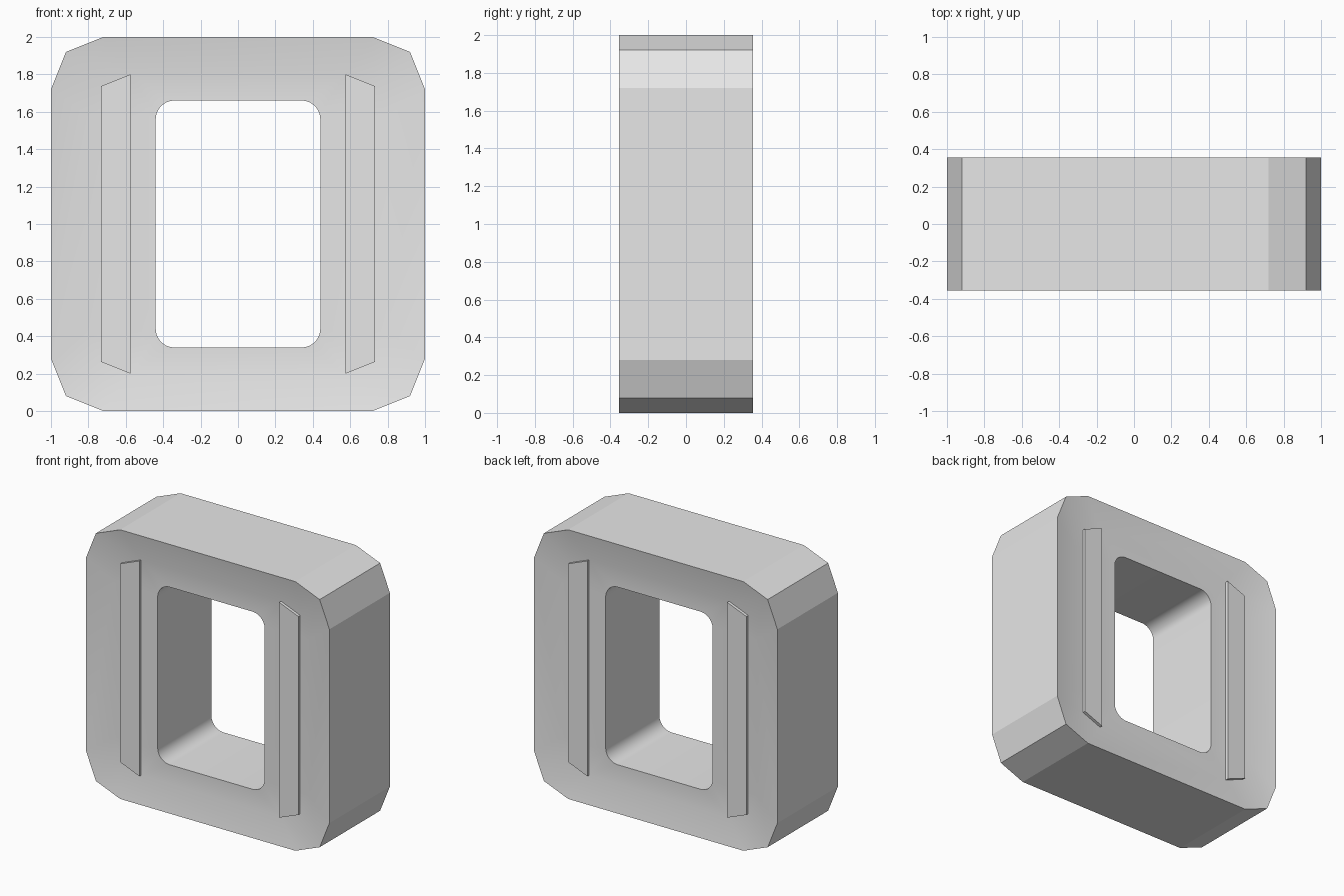
import bpy, bmesh, math

cube = bpy.data.objects.get("Cube")
if cube:
    bpy.data.objects.remove(cube, do_unlink=True)

HALF_DEPTH = 0.355
DISH = 0.04        # how far the faces sink inside the rim
INSET = 0.8        # size of the sunken floor relative to the rim
BAR_RISE = 0.022
CENTRE_Z = 1.0

grey = bpy.data.materials.new("light_grey")
grey.use_nodes = True
grey.diffuse_color = (0.8, 0.8, 0.8, 1)
grey.node_tree.nodes["Principled BSDF"].inputs["Base Color"].default_value = (0.8, 0.8, 0.8, 1)


def four_corners(corner):
    """Repeat the points of the upper right corner around all four corners."""
    flip = corner[::-1]
    return (corner + [(x, -z) for x, z in flip]
            + [(-x, -z) for x, z in corner] + [(-x, z) for x, z in flip])


def add_ring(bm, points, y, scale=1.0):
    return [bm.verts.new((x * scale, y, z * scale + CENTRE_Z)) for x, z in points]


def join_rings(bm, a, b):
    for i in range(len(a)):
        j = (i + 1) % len(a)
        bm.faces.new((a[i], a[j], b[j], b[i]))


def ring_edges(bm, ring):
    return [bm.edges.get((ring[i - 1], ring[i])) for i in range(len(ring))]


def finish(bm, name):
    bmesh.ops.recalc_face_normals(bm, faces=bm.faces)
    mesh = bpy.data.meshes.new(name)
    bm.to_mesh(mesh)
    bm.free()
    mesh.materials.append(grey)
    obj = bpy.data.objects.new(name, mesh)
    bpy.context.collection.objects.link(obj)
    return obj


# Frame: chamfered block with dished faces and a rounded window through it
outline = four_corners([(0.72, 1.0), (0.92, 0.92), (1.0, 0.72)])
radius, steps = 0.1, 10
arc = [math.pi / 2 * (1 - i / steps) for i in range(steps + 1)]
window = four_corners([(0.34 + radius * math.cos(a), 0.56 + radius * math.sin(a))
                       for a in arc])

bm = bmesh.new()
floor_y = HALF_DEPTH - DISH
rims, holes = [], []
for side in (-1, 1):
    rim = add_ring(bm, outline, side * HALF_DEPTH)
    floor = add_ring(bm, outline, side * floor_y, INSET)
    hole = add_ring(bm, window, side * floor_y)
    join_rings(bm, rim, floor)
    rims.append(rim)
    holes.append((floor, hole))
join_rings(bm, *rims)
join_rings(bm, holes[0][1], holes[1][1])
for floor, hole in holes:
    bmesh.ops.triangle_fill(bm, use_beauty=True,
                            edges=ring_edges(bm, floor) + ring_edges(bm, hole))
# Stretch the window to its full height
for floor, hole in holes:
    for v in hole:
        v.co.z += math.copysign(0.0, v.co.z - CENTRE_Z)
frame = finish(bm, "frame")

bpy.ops.object.select_all(action="DESELECT")
frame.select_set(True)
bpy.context.view_layer.objects.active = frame
bpy.ops.object.shade_smooth_by_angle(angle=math.radians(10))

# Raised bars: one at each side of the window, on front and back
for side, face_name in ((-1, "front"), (1, "back")):
    for hand, hand_name in ((1, "left"), (-1, "right")):
        shape = [(hand * x, z) for x, z in
                 ((0.575, 0.8), (0.732, 0.737), (0.732, -0.737), (0.575, -0.8))]
        bm = bmesh.new()
        base = add_ring(bm, shape, side * (floor_y - 0.02))
        top = add_ring(bm, shape, side * (floor_y + BAR_RISE))
        join_rings(bm, base, top)
        bm.faces.new(base)
        bm.faces.new(top)
        finish(bm, f"{face_name}_{hand_name}_bar")
